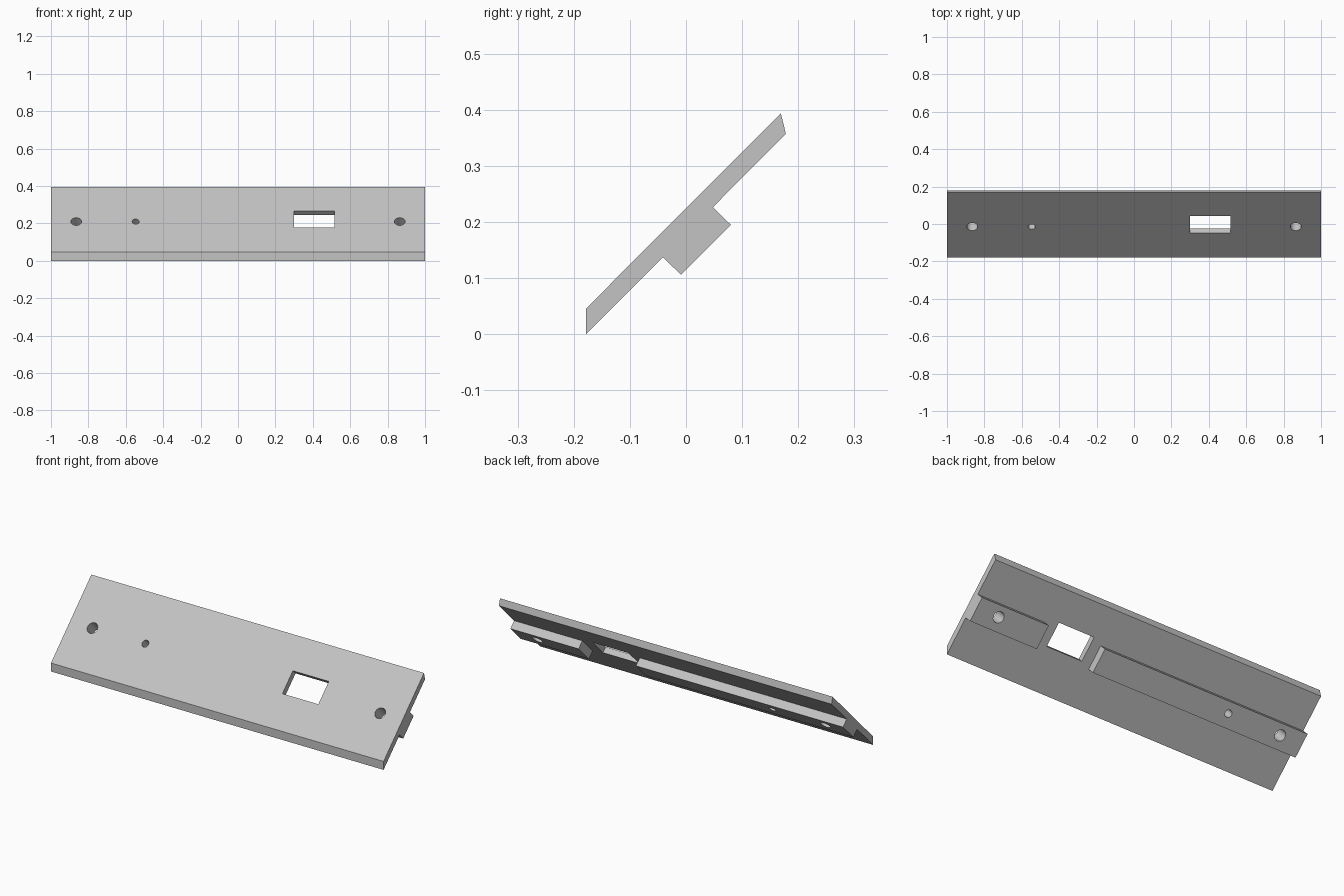
import bpy, bmesh
from math import radians

cube = bpy.data.objects.get("Cube")
if cube:
    bpy.data.objects.remove(cube, do_unlink=True)

SLOPE = radians(45)

grey = bpy.data.materials.new("plain_grey")
grey.use_nodes = True
grey.diffuse_color = (0.55, 0.55, 0.55, 1)
grey.node_tree.nodes["Principled BSDF"].inputs["Base Color"].default_value = grey.diffuse_color


def prism(name, profile, x0, x1):
    """Extrude a (y, z) profile along x."""
    bm = bmesh.new()
    face = bm.faces.new([bm.verts.new((x0, y, z)) for y, z in profile])
    out = bmesh.ops.extrude_face_region(bm, geom=[face])
    verts = [v for v in out["geom"] if isinstance(v, bmesh.types.BMVert)]
    bmesh.ops.translate(bm, vec=(x1 - x0, 0, 0), verts=verts)
    bmesh.ops.recalc_face_normals(bm, faces=bm.faces)
    mesh = bpy.data.meshes.new(name)
    bm.to_mesh(mesh)
    bm.free()
    mesh.materials.append(grey)
    obj = bpy.data.objects.new(name, mesh)
    bpy.context.collection.objects.link(obj)
    return obj


def combine(target, tool, operation):
    """Apply a boolean and remove the tool object."""
    bpy.ops.object.select_all(action="DESELECT")
    bpy.context.view_layer.objects.active = target
    target.select_set(True)
    mod = target.modifiers.new(tool.name, "BOOLEAN")
    mod.operation, mod.solver, mod.object = operation, "EXACT", tool
    bpy.ops.object.modifier_apply(modifier=mod.name)
    bpy.data.objects.remove(tool, do_unlink=True)


# Sloping plate with bevelled long edges
plate = prism("sloping_plate", [(-0.178, 0), (-0.178, 0.046), (0.169, 0.394),
                                (0.178, 0.357)], -1, 1)

# Rail on the underside, interrupted around the window, sunk into the plate
rail_profile = [(0.037, 0.237), (0.08, 0.195), (-0.009, 0.106), (-0.052, 0.148)]
for name, x0, x1 in (("long_rail", -1, 0.245), ("short_rail", 0.59, 1)):
    combine(plate, prism(name, rail_profile, x0, x1), "UNION")

# Rectangular window, cut square to the plate
bpy.ops.mesh.primitive_cube_add(size=1, location=(0.408, -0.0025, 0.2225),
                                rotation=(SLOPE, 0, 0))
window = bpy.context.object
window.name = "window_cutter"
window.scale = (0.216, 0.127, 0.6)
window.hide_render = True
combine(plate, window, "DIFFERENCE")

# Two screw holes and one small pilot hole, through plate and rail
for name, x, radius in (("right_screw", -0.865, 0.029), ("left_screw", 0.865, 0.029),
                        ("pilot", -0.547, 0.019)):
    bpy.ops.mesh.primitive_cylinder_add(vertices=32, radius=radius, depth=0.6,
                                        location=(x, -0.0145, 0.2095),
                                        rotation=(SLOPE, 0, 0))
    hole = bpy.context.object
    hole.name = name + "_hole_cutter"
    hole.hide_render = True
    combine(plate, hole, "DIFFERENCE")

# Smooth hole walls, crisp edges elsewhere
bpy.ops.object.select_all(action="DESELECT")
plate.select_set(True)
bpy.context.view_layer.objects.active = plate
bpy.ops.object.shade_smooth_by_angle(angle=radians(30))
